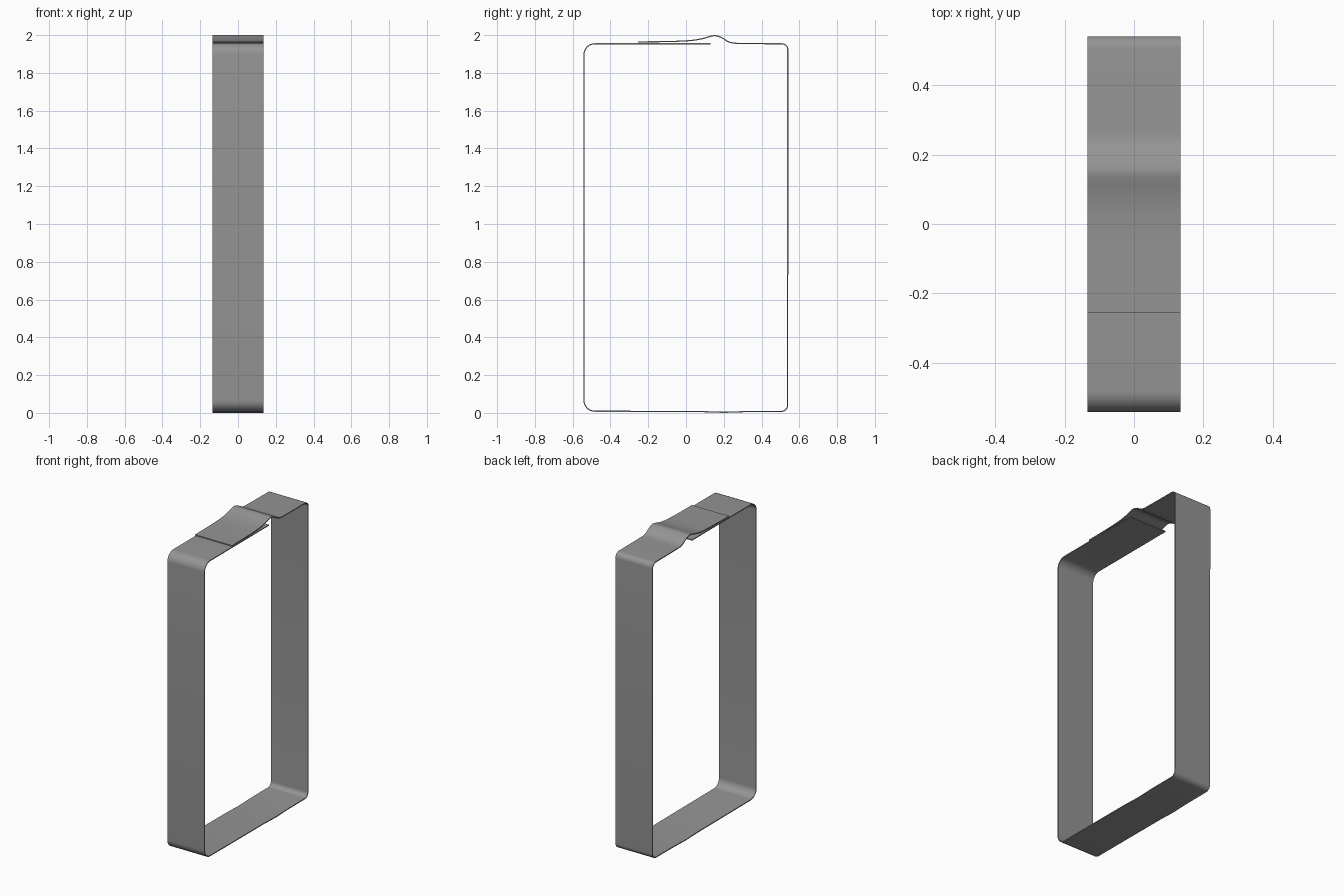
import bpy, bmesh, math
from mathutils import Vector

if "Cube" in bpy.data.objects:
    bpy.data.objects.remove(bpy.data.objects["Cube"])

HALF_WIDTH = 0.135
THICKNESS = 0.006


def corner(cy, cz, r, start, steps=8):
    """Quarter turn, anticlockwise in the y-z plane."""
    return [(cy + r * math.cos(math.radians(start + 90 * i / steps)),
             cz + r * math.sin(math.radians(start + 90 * i / steps)))
            for i in range(steps + 1)]


def smooth_path(points, steps=5):
    """Catmull-Rom curve through the points."""
    p = [Vector(q) for q in points]
    p = [p[0]] + p + [p[-1]]
    out = []
    for a, b, c, d in zip(p, p[1:], p[2:], p[3:]):
        for i in range(steps):
            t = i / steps
            out.append(tuple(0.5 * (2 * b + (c - a) * t
                                    + (2 * a - 5 * b + 4 * c - d) * t * t
                                    + (3 * b - a - 3 * c + d) * t ** 3)))
    return out + [tuple(p[-1])]


# Strap centreline: inner end, rounded loop, then the raised overlapping flap
path = [(0.13, 1.954), (-0.20, 1.954)]
path += corner(-0.483, 1.897, 0.057, 90)
path += [(-0.540, 1.1)]
path += corner(-0.483, 0.066, 0.057, 180)
path += [(0.08, 0.007), (0.20, 0.003), (0.32, 0.007)]
path += corner(0.505, 0.041, 0.033, 270)
path += [(0.5385, 1.1)]
path += corner(0.507, 1.922, 0.032, 0)
path += smooth_path([(0.36, 1.955), (0.29, 1.956), (0.25, 1.958), (0.22, 1.967),
                     (0.19, 1.986), (0.155, 1.997), (0.125, 1.992),
                     (0.09, 1.982), (0.04, 1.973), (-0.03, 1.968),
                     (-0.12, 1.9655), (-0.255, 1.964)])

# Sweep the centreline across the width
bm = bmesh.new()
rows = [[bm.verts.new((x, y, z)) for x in (-HALF_WIDTH, HALF_WIDTH)] for y, z in path]
for a, b in zip(rows, rows[1:]):
    bm.faces.new((a[0], a[1], b[1], b[0]))
bmesh.ops.recalc_face_normals(bm, faces=bm.faces)
mesh = bpy.data.meshes.new("strap")
bm.to_mesh(mesh)
bm.free()
strap = bpy.data.objects.new("strap", mesh)
bpy.context.collection.objects.link(strap)

# Dark grey strap colour
dark = bpy.data.materials.new("dark_grey")
dark.diffuse_color = (0.3, 0.3, 0.3, 1)
dark.use_nodes = True
dark.node_tree.nodes["Principled BSDF"].inputs["Base Color"].default_value = dark.diffuse_color
mesh.materials.append(dark)

# Strap thickness
solid = strap.modifiers.new("thickness", 'SOLIDIFY')
solid.thickness = THICKNESS
solid.offset = 0
bpy.context.view_layer.objects.active = strap
strap.select_set(True)
bpy.ops.object.modifier_apply(modifier=solid.name)
bpy.ops.object.shade_smooth_by_angle(angle=math.radians(40))
